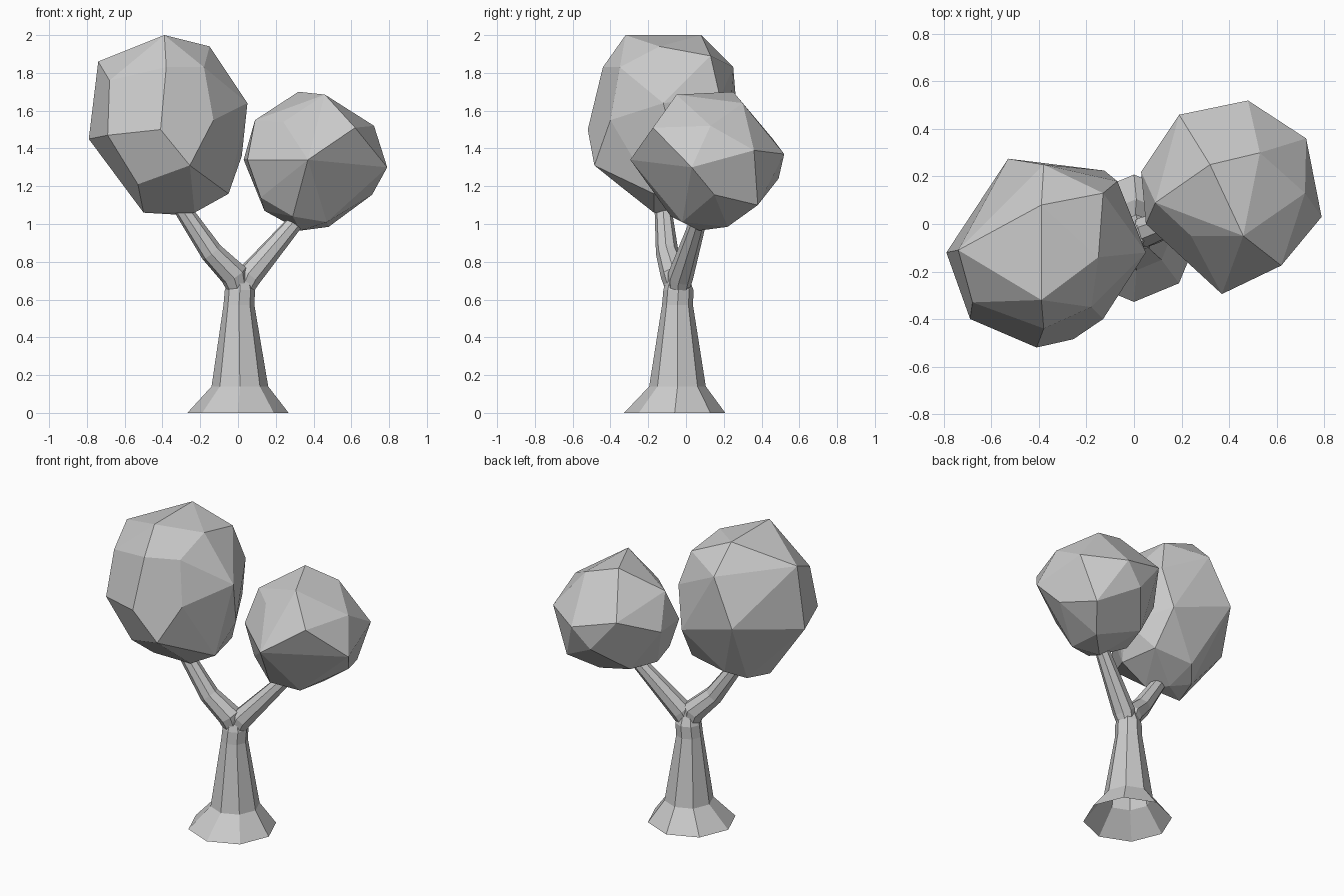
import bpy, bmesh, math
from mathutils import Vector

if "Cube" in bpy.data.objects:
    bpy.data.objects.remove(bpy.data.objects["Cube"])


def finish(name, bm):
    bmesh.ops.recalc_face_normals(bm, faces=bm.faces[:])
    me = bpy.data.meshes.new(name)
    bm.to_mesh(me)
    bm.free()
    ob = bpy.data.objects.new(name, me)
    bpy.context.collection.objects.link(ob)
    return ob


def tube(name, path, sides, upright=False):
    """Faceted tube through (x, y, z, radius) stations, open at the start."""
    bm = bmesh.new()
    pts = [Vector(p[:3]) for p in path]
    rings = []
    for i, p in enumerate(pts):
        d = pts[min(i + 1, len(pts) - 1)] - pts[max(i - 1, 0)]
        d = Vector((0, 0, 1)) if upright else d.normalized()
        v = d.cross(Vector((1, 0, 0))).normalized()
        u = v.cross(d)
        ring = []
        for k in range(sides):
            a = 2 * math.pi * k / sides
            ring.append(bm.verts.new(p + path[i][3] * (u * math.cos(a) + v * math.sin(a))))
        rings.append(ring)
    for r0, r1 in zip(rings, rings[1:]):
        for k in range(sides):
            j = (k + 1) % sides
            bm.faces.new((r0[k], r0[j], r1[j], r1[k]))
    bm.faces.new(rings[-1])
    return finish(name, bm)


def crown(name, points):
    """Chunky faceted foliage: convex hull of a few corner points."""
    bm = bmesh.new()
    for p in points:
        bm.verts.new(p)
    res = bmesh.ops.convex_hull(bm, input=bm.verts[:])
    junk = {e for e in res["geom_interior"] + res["geom_unused"]
            if isinstance(e, bmesh.types.BMVert)}
    bmesh.ops.delete(bm, geom=list(junk), context='VERTS')
    bmesh.ops.dissolve_limit(bm, angle_limit=math.radians(6),
                             verts=bm.verts[:], edges=bm.edges[:])
    return finish(name, bm)


# Trunk with flared, open foot
tube("trunk", [(0, -.06, 0, .268), (.01, -.045, .14, .15), (.005, -.045, .57, .082),
               (.01, -.04, .65, .08), (.015, -.045, .765, .04)], 8, True)

# Forked branches
tube("left_branch", [(.01, -.045, .62, .05), (-.02, -.06, .73, .074),
                     (-.14, -.10, .85, .06), (-.285, -.12, 1.065, .046),
                     (-.33, -.13, 1.14, .04)], 8)
tube("right_branch", [(.01, -.045, .62, .05), (.055, -.03, .72, .068),
                      (.295, .06, 1.0, .045), (.35, .08, 1.07, .04)], 8)

# Tall foliage on the left
crown("left_crown", [
    (-.39, -.32, 2.0), (-.39, .08, 2.0), (-.15, -.14, 1.94), (-.74, -.11, 1.86),
    (-.68, -.33, 1.76), (-.79, -.12, 1.45), (-.69, -.40, 1.47), (-.41, -.52, 1.50),
    (-.38, -.44, 1.83), (.05, -.12, 1.64), (-.13, -.40, 1.55), (-.255, -.485, 1.31),
    (-.18, -.35, 1.83), (-.53, -.36, 1.21), (-.50, -.17, 1.06), (-.23, -.17, 1.06),
    (-.05, -.17, 1.16), (.02, -.05, 1.36), (-.33, -.06, 1.05), (-.38, .25, 1.83),
    (-.13, .13, 1.89), (-.07, .18, 1.67), (-.53, .275, 1.53), (-.125, .225, 1.40),
    (-.10, .08, 1.17), (-.45, 0, 1.08), (-.36, .11, 1.14)])

# Smaller foliage on the right
crown("right_crown", [
    (.32, .25, 1.70), (.46, -.05, 1.685), (.53, .30, 1.64), (.725, .36, 1.39),
    (.79, .03, 1.30), (.62, -.175, 1.51), (.37, -.295, 1.34), (.09, .09, 1.55),
    (.24, -.05, 1.54), (.19, .46, 1.45), (.48, .52, 1.37), (.36, .49, 1.24),
    (.03, .22, 1.34), (.05, 0, 1.34), (.12, 0, 1.14), (.14, .10, 1.07),
    (.29, -.08, 1.04), (.33, .07, .965), (.48, .22, .985), (.71, .15, 1.155),
    (.61, .38, 1.10), (.20, .30, 1.08), (.72, .13, 1.52), (.47, -.02, 1.01)])
